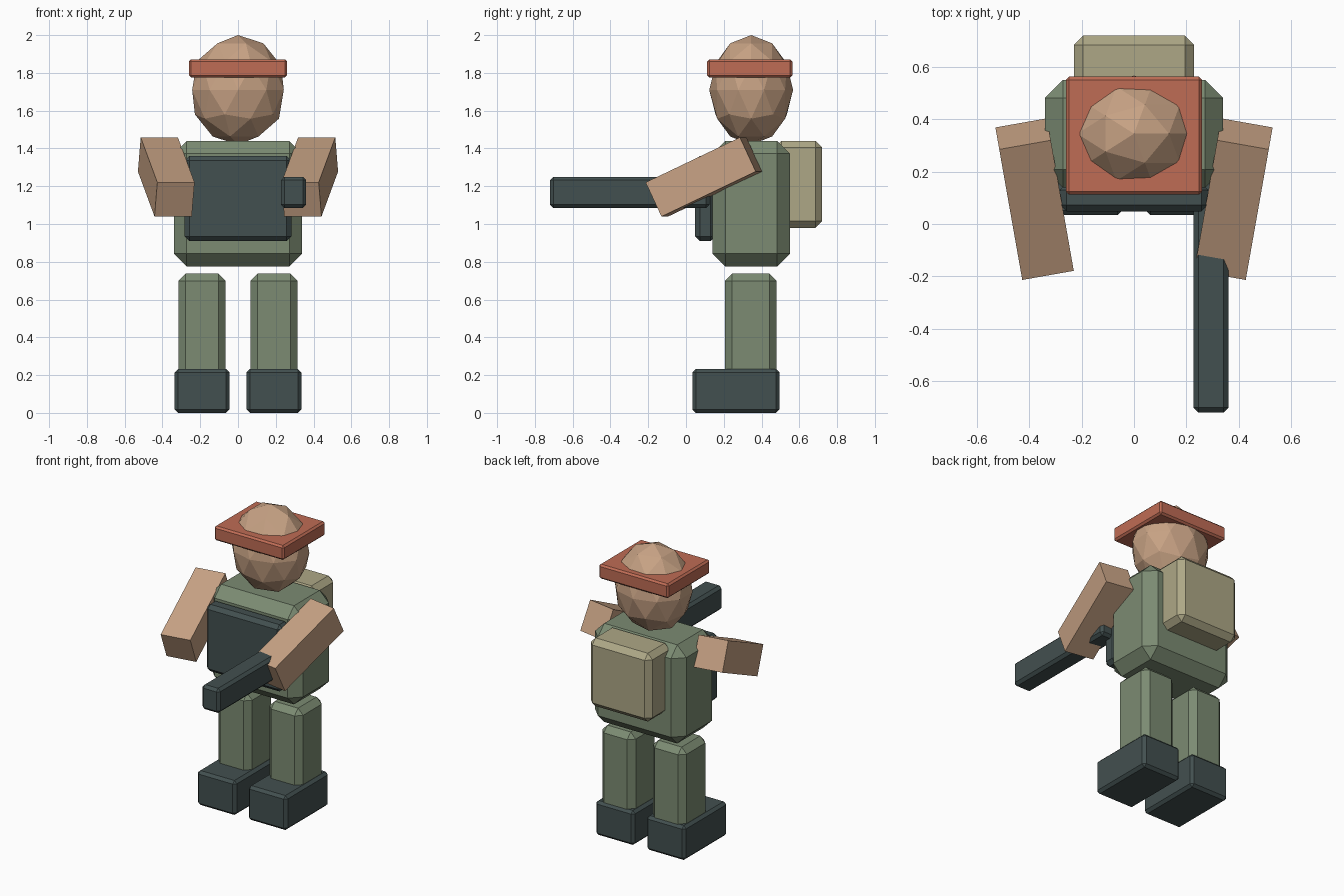
import bpy
import bmesh
from math import radians
from mathutils import Matrix, Vector

if "Cube" in bpy.data.objects:
    bpy.data.objects.remove(bpy.data.objects["Cube"])


def material(name, rgb):
    mat = bpy.data.materials.new(name)
    mat.diffuse_color = (*rgb, 1.0)
    mat.use_nodes = True
    mat.node_tree.nodes["Principled BSDF"].inputs["Base Color"].default_value = mat.diffuse_color
    return mat


GREEN = material("uniform_green", (0.20, 0.26, 0.17))
DARK = material("dark_gear", (0.055, 0.08, 0.08))
SKIN = material("skin", (0.57, 0.36, 0.23))
RED = material("hat_red", (0.52, 0.15, 0.09))
TAN = material("canvas_tan", (0.42, 0.39, 0.24))


def finish(name, bm, mat):
    bmesh.ops.recalc_face_normals(bm, faces=bm.faces)
    mesh = bpy.data.meshes.new(name)
    bm.to_mesh(mesh)
    bm.free()
    mesh.materials.append(mat)
    obj = bpy.data.objects.new(name, mesh)
    bpy.context.collection.objects.link(obj)
    return obj


def box(name, x, y, z, mat, bevel=0.0):
    """Chamfered box from (min, max) ranges, origin at its centre."""
    ranges = (x, y, z)
    size = [hi - lo for lo, hi in ranges]
    bm = bmesh.new()
    bmesh.ops.create_cube(bm, size=1.0)
    bmesh.ops.scale(bm, vec=size, verts=bm.verts)
    obj = finish(name, bm, mat)
    obj.location = Vector([(lo + hi) / 2 for lo, hi in ranges])
    if bevel:
        mod = obj.modifiers.new("chamfer", 'BEVEL')
        mod.width = bevel
        mod.segments = 1
        mod.limit_method = 'NONE'
    return obj


# Torso with chest vest and backpack
box("torso", (-0.34, 0.34), (0.14, 0.55), (0.775, 1.44), GREEN, 0.068)
box("chest_vest", (-0.283, 0.283), (0.048, 0.155), (0.91, 1.36), DARK, 0.025)
box("backpack", (-0.23, 0.23), (0.47, 0.72), (0.98, 1.44), TAN, 0.035)

# Faceted head
bm = bmesh.new()
bmesh.ops.create_icosphere(bm, subdivisions=2, radius=1.0)
bmesh.ops.transform(bm, matrix=Matrix.Diagonal((0.255, 0.222, 0.29, 1)), verts=bm.verts)
head = finish("head", bm, SKIN)
head.location = (0, 0.345, 1.71)

# Flat square hat brim
box("hat_brim", (-0.26, 0.26), (0.112, 0.563), (1.775, 1.872), RED, 0.012)

# Long gun held on the right
box("gun", (0.228, 0.361), (-0.72, 0.125), (1.084, 1.25), DARK, 0.018)

# Legs, boots and arms on both sides
for side, s in (("left", -1), ("right", 1)):
    def span(lo, hi):
        return tuple(sorted((s * lo, s * hi)))

    box(f"{side}_leg", span(0.065, 0.315), (0.206, 0.48), (0.19, 0.737), GREEN, 0.038)
    box(f"{side}_boot", span(0.045, 0.335), (0.034, 0.495), (0.0, 0.232), DARK, 0.018)
    arm = box(f"{side}_arm", span(0.28, 0.48), (-0.185, 0.375), (1.149, 1.349), SKIN)
    arm.rotation_euler = (radians(25.2), 0, radians(-10 * s))
